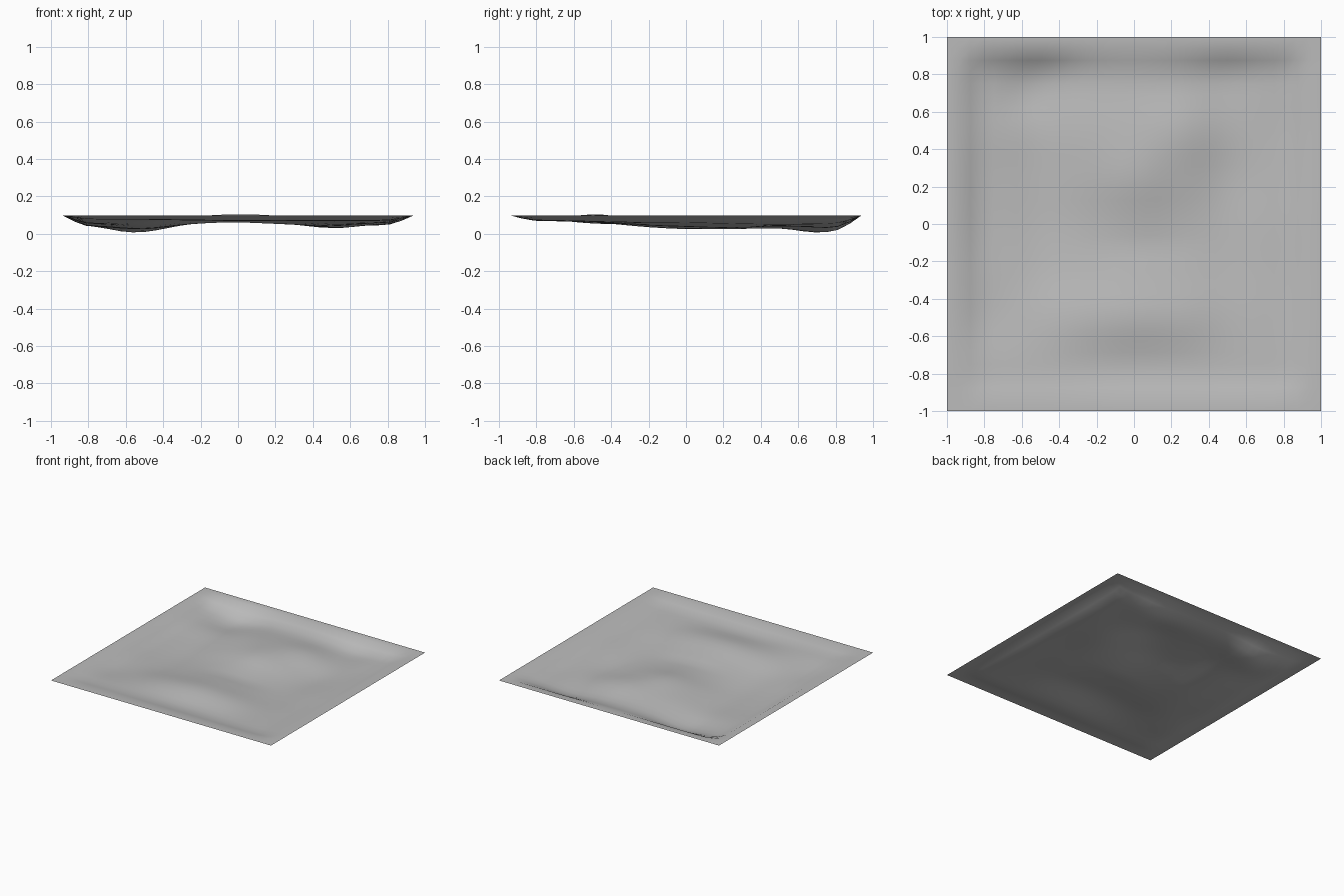
import bpy, bmesh, math

if "Cube" in bpy.data.objects:
    bpy.data.objects.remove(bpy.data.objects["Cube"])

RIM = 0.097   # height of the flat border
STEP = 0.25   # spacing of the hollow depths below

# Hollow depths in thousandths, back row (y = 0.75) to front row, x from -0.75 to 0.75
DEPTHS = [
    [58, 82, 46, 36, 44, 66, 48],
    [54, 68, 28, 10, 10, 55, 52],
    [60, 71, 30, -1, 25, 66, 48],
    [58, 72, 45, 29, 44, 60, 42],
    [48, 58, 35, 20, 32, 50, 40],
    [42, 30, 6, -7, 4, 32, 34],
    [22, 22, 26, 29, 28, 30, 28],
]


def spline(a, b, c, d, t):
    return b + 0.5 * t * (c - a + t * (2*a - 5*b + 4*c - d + t * (3*(b - c) + d - a)))


def sample(values, pos):
    """Smooth interpolation along an evenly spaced list."""
    pos = min(max(pos, 0), len(values) - 1)
    i = min(int(pos), len(values) - 2)
    pick = [values[min(max(i + k, 0), len(values) - 1)] for k in (-1, 0, 1, 2)]
    return spline(*pick, pos - i)


def dent(x, y, cx, cy, depth, rx, ry):
    return depth * math.exp(-((x - cx) / rx) ** 2 - ((y - cy) / ry) ** 2)


def edge(v):
    """Fades the hollows out towards the flat border."""
    t = min(max((0.9375 - abs(v)) / 0.17, 0), 1)
    return t * (1.5 - 0.5 * t * t)


def height(x, y):
    rows = [sample(r, (x + 0.75) / STEP) for r in DEPTHS]
    d = sample(rows, (0.75 - y) / STEP)
    d += dent(x, y, -0.61, 0.68, 14, 0.14, 0.12)    # deepest pit
    d += dent(x, y, 0.05, -0.12, 9, 0.25, 0.08)     # small central trough
    return max(RIM - d / 1000 * edge(x) * edge(y), 0)


# Ground sheet
bm = bmesh.new()
bmesh.ops.create_grid(bm, x_segments=32, y_segments=32, size=1)
for v in bm.verts:
    v.co.z = height(v.co.x, v.co.y)
for f in bm.faces:
    f.smooth = True
mesh = bpy.data.meshes.new("ground_sheet")
bm.to_mesh(mesh)
bm.free()

# Plain grey
grey = bpy.data.materials.new("plain grey")
grey.diffuse_color = (0.5, 0.5, 0.5, 1)
grey.use_nodes = True
grey.node_tree.nodes["Principled BSDF"].inputs["Base Color"].default_value = grey.diffuse_color
mesh.materials.append(grey)
bpy.context.collection.objects.link(bpy.data.objects.new("ground_sheet", mesh))
